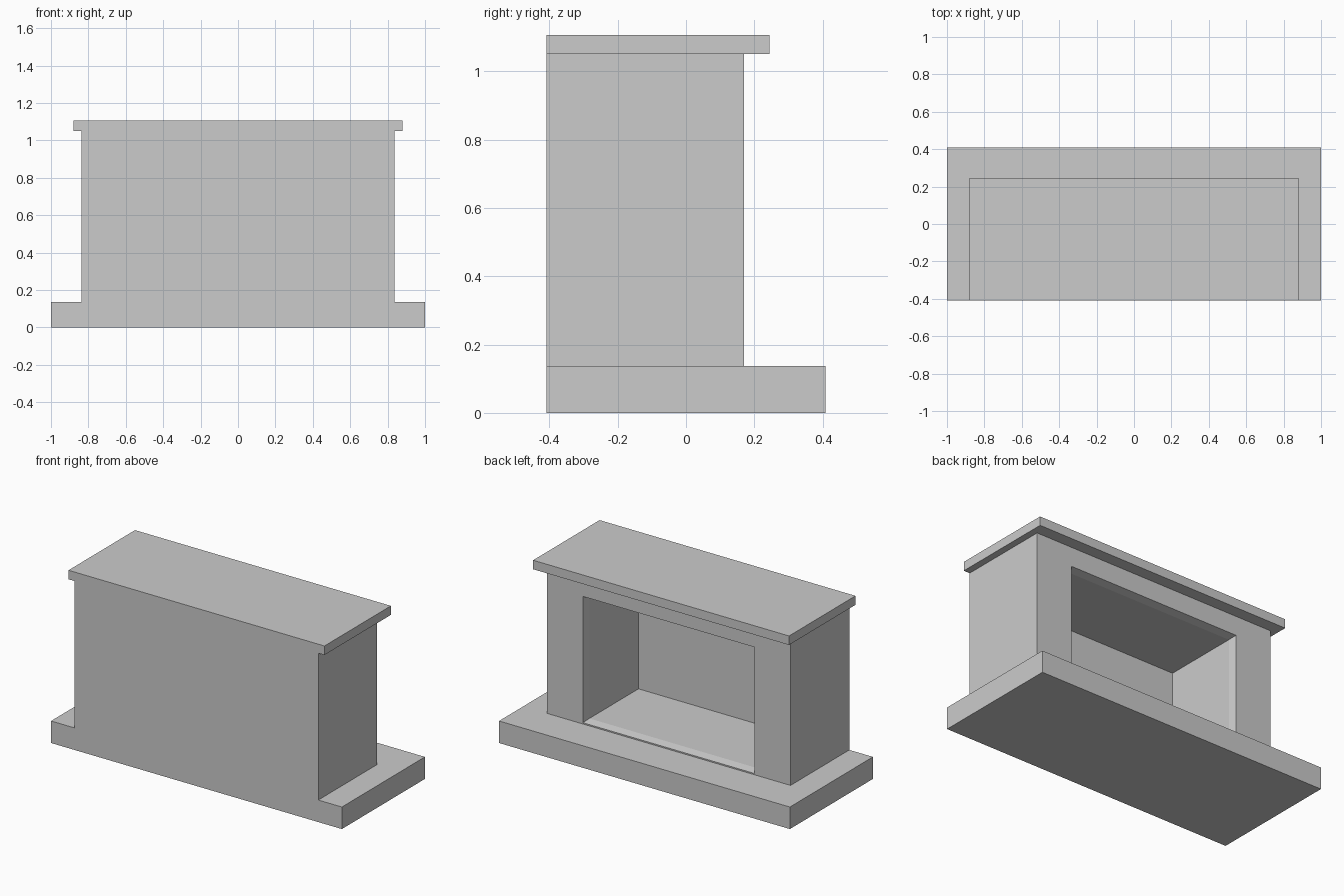
import bpy, bmesh

cube = bpy.data.objects.get("Cube")
if cube:
    bpy.data.objects.remove(cube, do_unlink=True)

# Single stone colour
stone = bpy.data.materials.new("grey_stone")
stone.use_nodes = True
stone.diffuse_color = (0.6, 0.6, 0.6, 1)
stone.node_tree.nodes["Principled BSDF"].inputs["Base Color"].default_value = (0.6, 0.6, 0.6, 1)

WALL = -0.408      # flush plane against the room wall
HEARTH_TOP = 0.137
SHELF_BASE = 1.05


def lofted(name, rings):
    """Skin rectangular rings (half width, bottom, top, y), capping both ends."""
    bm = bmesh.new()
    loops = []
    for w, z0, z1, y in rings:
        corners = ((-w, z0), (w, z0), (w, z1), (-w, z1))
        loops.append([bm.verts.new((x, y, z)) for x, z in corners])
    for a, b in zip(loops, loops[1:]):
        for i in range(4):
            j = (i + 1) % 4
            bm.faces.new((a[i], a[j], b[j], b[i]))
    bm.faces.new(loops[0])
    bm.faces.new(loops[-1])
    bmesh.ops.recalc_face_normals(bm, faces=bm.faces)
    mesh = bpy.data.meshes.new(name)
    bm.to_mesh(mesh)
    bm.free()
    mesh.materials.append(stone)
    obj = bpy.data.objects.new(name, mesh)
    bpy.context.collection.objects.link(obj)
    return obj


# Hearth slab
lofted("hearth", [(1, 0, HEARTH_TOP, WALL), (1, 0, HEARTH_TOP, -WALL)])

# Surround: outer body, opening rim, slightly tapered lip, firebox recess
lofted("surround", [
    (0.838, HEARTH_TOP, SHELF_BASE, WALL),
    (0.838, HEARTH_TOP, SHELF_BASE, 0.17),
    (0.59, 0.145, 0.93, 0.17),
    (0.579, 0.156, 0.919, 0.122),
    (0.579, 0.156, 0.919, -0.36),
])

# Mantel shelf
lofted("mantel_shelf", [(0.88, SHELF_BASE, 1.106, WALL), (0.88, SHELF_BASE, 1.106, 0.245)])
